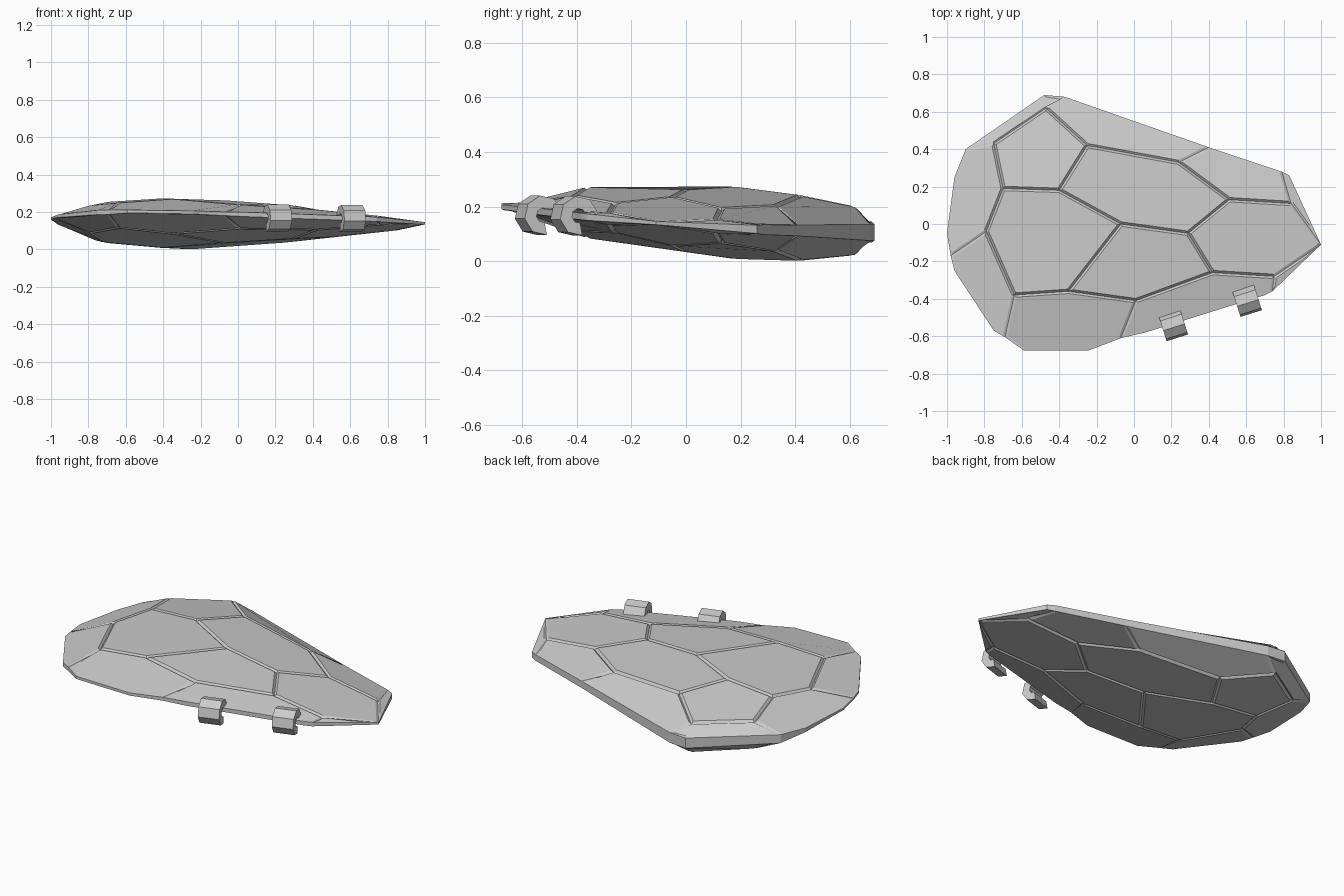
import bpy, bmesh
from math import sin, cos, radians
from mathutils import Vector, Matrix

if "Cube" in bpy.data.objects:
    bpy.data.objects.remove(bpy.data.objects["Cube"])

# Panel corners: x, y, half thickness (capitals are inside, small letters on the rim)
P = {
    'A': (-.47, .62, .09), 'B': (-.75, .43, .085), 'C': (-.70, .19, .11),
    'D': (-.40, .18, .133), 'E': (-.25, .42, .121), 'F': (.24, .33, .085),
    'H': (.51, .13, .065), 'I': (.84, .11, .027), 'K': (-.07, 0, .115),
    'L': (.29, -.05, .09), 'M': (.42, -.26, .055), 'N': (.75, -.28, .025),
    'P': (-.79, -.04, .075), 'R': (-.64, -.38, .068), 'S': (-.35, -.36, .094),
    'T': (.01, -.41, .065),
    'a': (-.37, .68, .03), 'b': (-.48, .69, .03), 'c': (-.90, .40, .025),
    'd': (-.96, .25, .012), 'e': (-1, -.05, .006), 'f': (-.98, -.17, .006),
    'g': (-.96, -.25, .008), 'h': (-.75, -.57, .012), 'i': (-.69, -.605, .012),
    'j': (-.59, -.675, .008), 'k': (-.24, -.675, .008), 'l': (-.07, -.61, .01),
    'm': (.06, -.58, .012), 'n': (.70, -.38, .012), 'o': (.74, -.36, .012),
    'p': (1, -.11, .006), 'q': (.83, .26, .015), 'r': (.79, .28, .018),
    's': (.40, .41, .02),
}
PANELS = ("ABCDE EDKLHF CPRSKD STMLK LMNpIH HIrsF EFsaA AabcB BcdefPC "
          "PfghiR RijklTS TlmnoNM Nop Ipqr").split()
RIM = "abcdefghijklmnopqrs"


def add_object(name, bm):
    me = bpy.data.meshes.new(name)
    bm.to_mesh(me)
    bm.free()
    ob = bpy.data.objects.new(name, me)
    bpy.context.collection.objects.link(ob)
    return ob


# Shell: the same panel pattern above and below a tilted mid plane
bm = bmesh.new()
sides = {}
for s in (1, -1):
    sides[s] = {k: bm.verts.new((x, y, .147 - .07 * y - .015 * x + s * h))
                for k, (x, y, h) in P.items()}
panels = [bm.faces.new([v[k] for k in names])
          for v in sides.values() for names in PANELS]
for k, n in zip(RIM, RIM[1:] + RIM[0]):
    bm.faces.new([sides[1][k], sides[1][n], sides[-1][n], sides[-1][k]])
bmesh.ops.recalc_face_normals(bm, faces=bm.faces)

# Grooves: inset every panel, then sink the seams
bmesh.ops.inset_individual(bm, faces=panels, thickness=.012, use_even_offset=True)
for s, v in sides.items():
    for k in v:
        if k.isupper():
            v[k].co.z -= s * min(.013, P[k][2] * .5)
add_object("panelled_shell", bm)


# Clips: open octagonal rings gripping the front right edge
def clip(name, x, y, z, R=.073, r=.027, width=.12):
    bm = bmesh.new()
    angles = [radians(10 + 45 * i) for i in range(7)]
    prof = [(R * cos(a), R * sin(a)) for a in angles]
    prof += [(r * cos(a), r * sin(a)) for a in reversed(angles)]
    n = len(angles)
    ends = [[bm.verts.new((dx, py, pz)) for py, pz in prof]
            for dx in (-width / 2, width / 2)]
    m = len(prof)
    for i in range(m):
        j = (i + 1) % m
        bm.faces.new([ends[0][i], ends[0][j], ends[1][j], ends[1][i]])
    for e in ends:
        for i in range(n - 1):
            bm.faces.new([e[i], e[i + 1], e[m - 2 - i], e[m - 1 - i]])
    bmesh.ops.recalc_face_normals(bm, faces=bm.faces)
    ob = add_object(name, bm)
    ob.matrix_world = Matrix.Translation((x, y, z)) @ Matrix.Rotation(radians(17.5), 4, 'Z')


clip("clip_left", .21, -.54, .168)
clip("clip_right", .605, -.41, .166)
